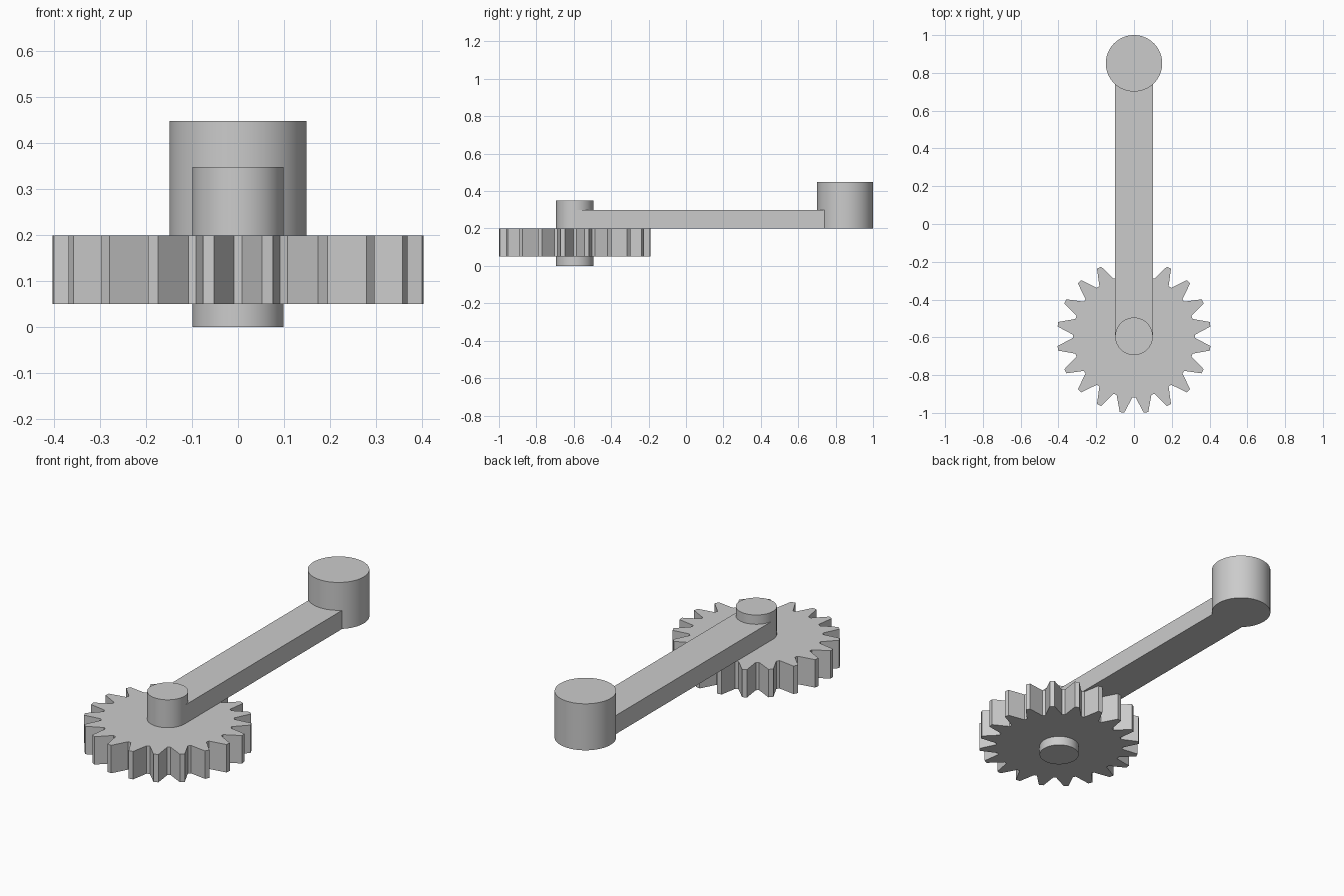
import bpy
import bmesh
from math import sin, cos, radians

cube = bpy.data.objects.get("Cube")
if cube:
    bpy.data.objects.remove(cube, do_unlink=True)

UNIT = 0.0996          # shaft radius, used as the module of the whole part
GEAR_Y = -0.5945
KNOB_Y = 0.8505
TEETH = 20

grey = bpy.data.materials.new("plain grey")
grey.use_nodes = True
grey.diffuse_color = (0.6, 0.6, 0.6, 1)
grey.node_tree.nodes["Principled BSDF"].inputs["Base Color"].default_value = (0.6, 0.6, 0.6, 1)


def prism(name, outline, bottom, top, smooth=False):
    """Extrude a closed counter-clockwise outline from bottom to top."""
    bm = bmesh.new()
    base = bm.faces.new([bm.verts.new((x, y, bottom)) for x, y in outline])
    result = bmesh.ops.extrude_face_region(bm, geom=[base], use_keep_orig=True)
    raised = [v for v in result["geom"] if isinstance(v, bmesh.types.BMVert)]
    bmesh.ops.translate(bm, verts=raised, vec=(0, 0, top - bottom))
    bmesh.ops.recalc_face_normals(bm, faces=bm.faces)
    mesh = bpy.data.meshes.new(name)
    bm.to_mesh(mesh)
    bm.free()
    mesh.materials.append(grey)
    obj = bpy.data.objects.new(name, mesh)
    bpy.context.collection.objects.link(obj)
    if smooth:
        bpy.ops.object.select_all(action="DESELECT")
        obj.select_set(True)
        bpy.context.view_layer.objects.active = obj
        bpy.ops.object.shade_smooth_by_angle(angle=radians(30))
    return obj


def polar(radius, degrees, y):
    return radius * cos(radians(degrees)), y + radius * sin(radians(degrees))


def circle(radius, y, sides=64):
    return [polar(radius, 360 * i / sides, y) for i in range(sides)]


# Gear wheel: narrow flat tips and narrow flat roots joined by straight flanks
pitch = 360 / TEETH
gear = []
for i in range(TEETH):
    root, tip = i * pitch, (i + 0.5) * pitch
    gear += [polar(0.323, root - 1.45, GEAR_Y), polar(0.323, root + 1.45, GEAR_Y),
             polar(0.408, tip - 1.7, GEAR_Y), polar(0.408, tip + 1.7, GEAR_Y)]
prism("gear_wheel", gear, 0.5 * UNIT, 2 * UNIT)

# Shaft through the gear
prism("shaft", circle(UNIT, GEAR_Y), 0, 3.5 * UNIT, smooth=True)

# Crank arm between shaft and knob
arm = [(-UNIT, GEAR_Y), (UNIT, GEAR_Y), (UNIT, KNOB_Y), (-UNIT, KNOB_Y)]
prism("crank_arm", arm, 2 * UNIT, 3 * UNIT)

# Knob at the far end of the arm
prism("crank_knob", circle(1.5 * UNIT, KNOB_Y), 2 * UNIT, 4.5 * UNIT, smooth=True)
